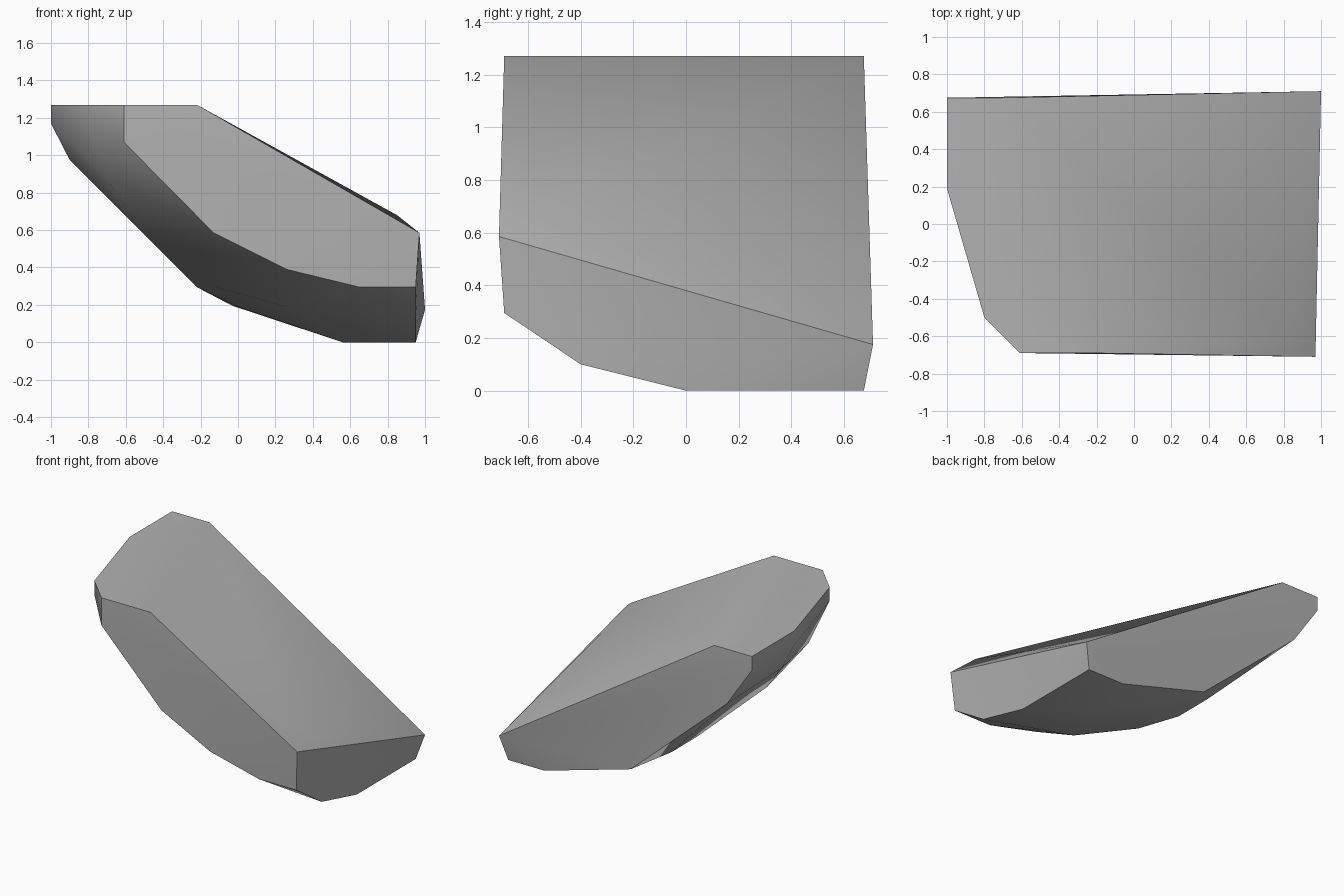
import bpy
import bmesh
import math

default_cube = bpy.data.objects.get("Cube")
if default_cube:
    bpy.data.objects.remove(default_cube, do_unlink=True)


def make_material(name, color):
    material = bpy.data.materials.new(name)
    material.use_nodes = True
    material.diffuse_color = color
    material.node_tree.nodes["Principled BSDF"].inputs["Base Color"].default_value = color
    return material


def hull_object(name, points, material):
    """Wrap a closed convex skin around the given corner points."""
    bm = bmesh.new()
    for point in points:
        bm.verts.new(point)
    result = bmesh.ops.convex_hull(bm, input=bm.verts[:])
    inside = set(result["geom_interior"]) | set(result["geom_unused"])
    bmesh.ops.delete(
        bm,
        geom=[item for item in inside if isinstance(item, bmesh.types.BMVert)],
        context="VERTS",
    )
    bmesh.ops.recalc_face_normals(bm, faces=bm.faces[:])
    mesh = bpy.data.meshes.new(name)
    bm.to_mesh(mesh)
    bm.free()
    mesh.materials.append(material)
    obj = bpy.data.objects.new(name, mesh)
    bpy.context.collection.objects.link(obj)
    return obj


TOP, FRONT, BACK, RIGHT_END = 1.27, -.69, .675, .95

# Flat top ledge, as (x, y)
ledge = [(-1, BACK), (-1, .19), (-.8, -.5), (-.61, FRONT), (-.22, FRONT), (-.7, BACK)]

# Front and back cut faces, as (x, z)
front_face = [(-.61, 1.07), (-.13, .585), (.26, .39), (.65, .295), (RIGHT_END, .295)]
back_face = [(-1, 1.17), (-.8, .875), (-.03, .195), (.66, 0), (RIGHT_END, 0)]

# Lower corners of the end face, as (y, z)
end_face = [(-.4, .1), (0, 0)]

# Upper corners of the sloping side
slope = [(.97, -.71, .585), (1, .71, .175), (.85, -.6, .68), (.86, .6, .29)]

# Rounded underside and upper end
belly = [
    (-1, .19, 1.17), (-.8, -.5, 1.17), (-.9, .19, .975), (-.7, -.4, .875),
    (-.51, -.2, .585), (-.22, .19, .295), (-.22, .48, .295), (-.12, -.1, .295),
    (0, .3, .19), (.26, -.3, .19), (.56, .28, 0),
]

corners = [(x, y, TOP) for x, y in ledge]
corners += [(x, FRONT, z) for x, z in front_face]
corners += [(x, BACK, z) for x, z in back_face]
corners += [(RIGHT_END, y, z) for y, z in end_face]
corners += slope + belly

stone_grey = make_material("stone grey", (.45, .45, .45, 1))
rock = hull_object("rock", corners, stone_grey)

# Soft facets with crisp main edges
bpy.ops.object.select_all(action="DESELECT")
rock.select_set(True)
bpy.context.view_layer.objects.active = rock
bpy.ops.object.shade_smooth_by_angle(angle=math.radians(30))
